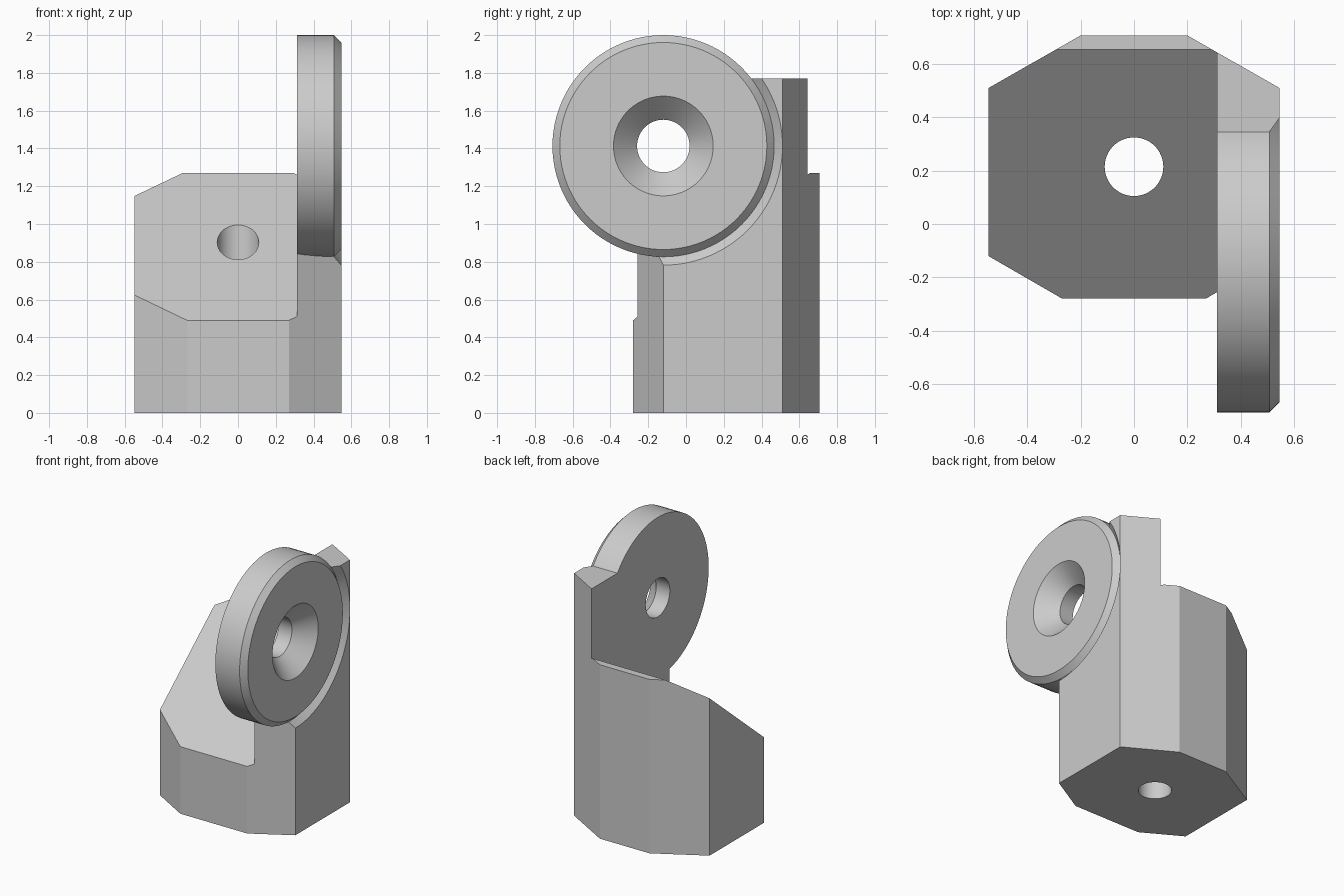
import bpy, bmesh, math
from mathutils import Vector

cube = bpy.data.objects.get("Cube")
if cube:
    bpy.data.objects.remove(cube, do_unlink=True)

grey = bpy.data.materials.new("light_grey")
grey.use_nodes = True
grey.diffuse_color = (0.6, 0.6, 0.6, 1)
grey.node_tree.nodes["Principled BSDF"].inputs["Base Color"].default_value = (0.6, 0.6, 0.6, 1)


def finish(name, bm):
    bmesh.ops.recalc_face_normals(bm, faces=bm.faces)
    mesh = bpy.data.meshes.new(name)
    bm.to_mesh(mesh)
    bm.free()
    mesh.materials.append(grey)
    obj = bpy.data.objects.new(name, mesh)
    bpy.context.collection.objects.link(obj)
    return obj


def extrude(name, points, vector):
    """Prism made by sweeping a flat outline along a vector."""
    bm = bmesh.new()
    face = bm.faces.new([bm.verts.new(p) for p in points])
    new = bmesh.ops.extrude_face_region(bm, geom=[face])["geom"]
    verts = [g for g in new if isinstance(g, bmesh.types.BMVert)]
    bmesh.ops.translate(bm, verts=verts, vec=Vector(vector))
    return finish(name, bm)


def lathe_x(name, profile, centre, steps=96):
    """Solid of revolution about the x axis; profile is (x, radius)."""
    bm = bmesh.new()
    rings = []
    for x, r in profile:
        angles = [math.tau * i / steps for i in range(steps)]
        rings.append([bm.verts.new((x, centre[0] + r * math.cos(a),
                                    centre[1] + r * math.sin(a))) for a in angles])
    for a, b in zip(rings, rings[1:]):
        for i in range(steps):
            j = (i + 1) % steps
            bm.faces.new((a[i], a[j], b[j], b[i]))
    bm.faces.new(rings[0])
    bm.faces.new(rings[-1])
    return finish(name, bm)


def boolean(obj, tool, operation):
    mod = obj.modifiers.new(tool.name, "BOOLEAN")
    mod.object, mod.operation, mod.solver = tool, operation, "EXACT"
    bpy.context.view_layer.objects.active = obj
    bpy.ops.object.modifier_apply(modifier=mod.name)
    bpy.data.objects.remove(tool, do_unlink=True)


# Eight-sided block, full height of the side column
half = [(0.27, -0.28), (0.547, -0.12), (0.547, 0.51), (0.2, 0.708)]
outline = half + [(-x, y) for x, y in reversed(half)]
bracket = extrude("bracket_body", [(x, y, 0) for x, y in outline], (0, 0, 1.77))

# Sloping top, leaving the column on the left side
inner, axis = 0.312, (-0.12, 1.413)
slope = [(-0.4, 0.39), (0.655, 1.27), (1, 1.27), (1, 2.2), (-0.4, 2.2)]
boolean(bracket, extrude("slope_cutter", [(-1, y, z) for y, z in slope],
                         (1 + inner, 0, 0)), "DIFFERENCE")

# Flared recess around the disc, then the chamfered disc itself
flare = lathe_x("recess_cutter", [(0.498, 0.575), (0.597, 0.688)], axis)
boolean(bracket, flare, "DIFFERENCE")
disc = lathe_x("disc", [(inner, 0.587), (0.508, 0.587), (0.547, 0.548)], axis)
boolean(bracket, disc, "UNION")

# Countersunk hole through the disc
drill = lathe_x("countersink_cutter",
                [(0.2, 0.139), (0.422, 0.139), (0.547, 0.264), (0.567, 0.284)], axis)
boolean(bracket, drill, "DIFFERENCE")

# Upright hole through the body
circle = [(0.11 * math.cos(math.tau * i / 64), 0.215 + 0.11 * math.sin(math.tau * i / 64), -0.2)
          for i in range(64)]
boolean(bracket, extrude("bore_cutter", circle, (0, 0, 2.4)), "DIFFERENCE")

bpy.ops.object.select_all(action="DESELECT")
bracket.select_set(True)
bpy.context.view_layer.objects.active = bracket
bpy.ops.object.shade_smooth_by_angle(angle=math.radians(25))
